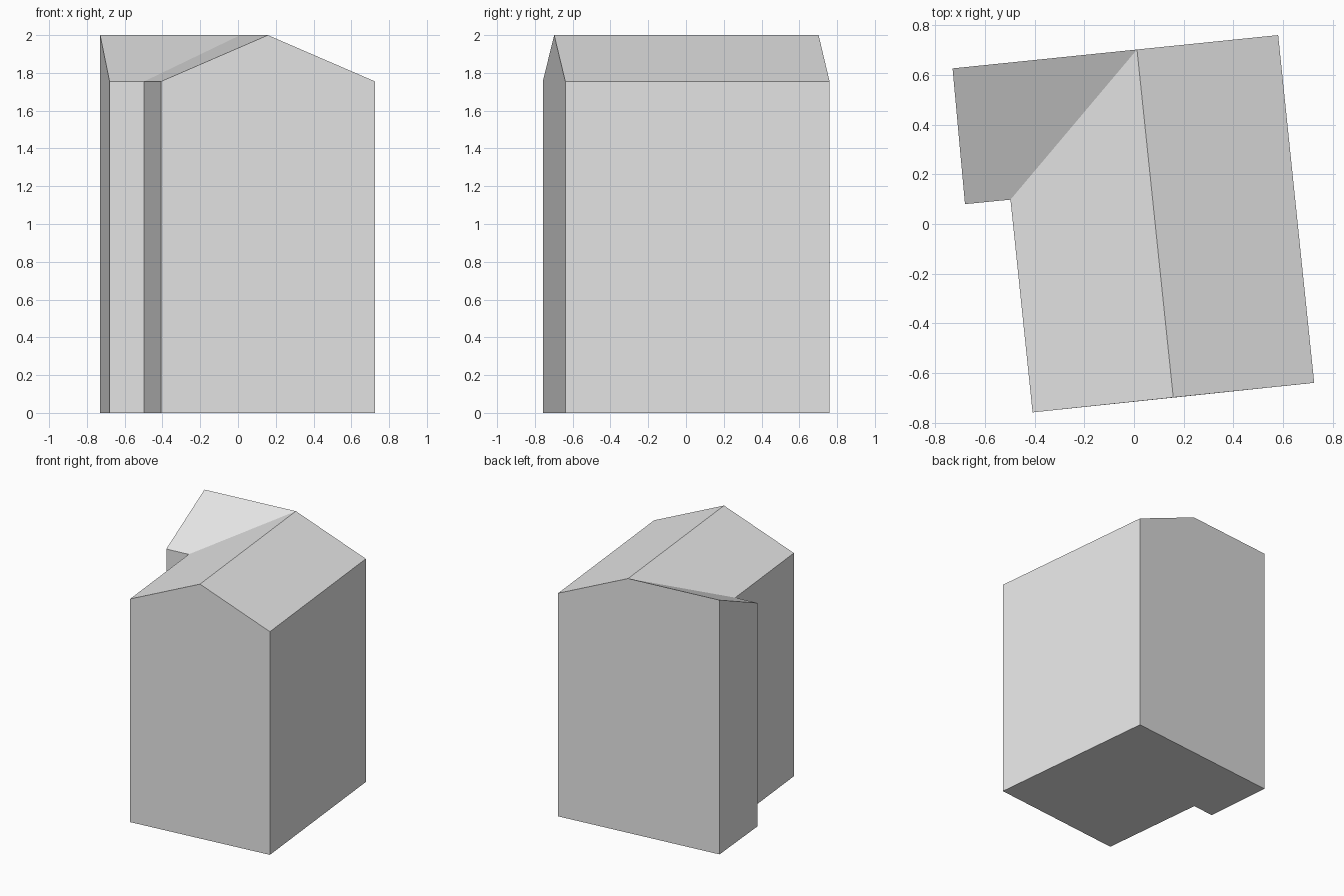
import bpy
import bmesh

cube = bpy.data.objects.get("Cube")
if cube:
    bpy.data.objects.remove(cube, do_unlink=True)

EAVE, RIDGE = 1.755, 2.0

# One plain grey for the whole building
grey = bpy.data.materials.new("light grey")
grey.use_nodes = True
colour = (0.8, 0.8, 0.8, 1)
grey.diffuse_color = colour
grey.node_tree.nodes["Principled BSDF"].inputs["Base Color"].default_value = colour

# Wall outline, anticlockwise: (x, y, top height, has a corner on the ground)
outline = {
    "front_right": (-0.408, -0.758, EAVE, True),
    "front_ridge": (0.158, -0.698, RIDGE, False),
    "front_left": (0.725, -0.639, EAVE, True),
    "back_left": (0.58, 0.76, EAVE, True),
    "back_ridge": (0.012, 0.702, RIDGE, False),
    "wing_back": (-0.73, 0.626, RIDGE, True),
    "wing_front": (-0.68, 0.08, EAVE, True),
    "inner_corner": (-0.497, 0.098, EAVE, True),
}

bm = bmesh.new()
top = {n: bm.verts.new((x, y, z)) for n, (x, y, z, _) in outline.items()}
base = {n: bm.verts.new((x, y, 0)) for n, (x, y, _, g) in outline.items() if g}

# Walls: each spans two ground corners and takes in any gable point between
names = list(outline)
corners = list(base)
for a, b in zip(corners, corners[1:] + corners[:1]):
    i, j = names.index(a), names.index(b)
    span = names[i:j + 1] if j > i else [a, b]
    bm.faces.new([base[a], base[b]] + [top[n] for n in reversed(span)])

# Roof: two main slopes, and the lean-to slope of the side wing
slopes = (
    ("front_ridge", "front_left", "back_left", "back_ridge"),
    ("front_right", "front_ridge", "back_ridge", "inner_corner"),
    ("inner_corner", "back_ridge", "wing_back", "wing_front"),
)
for slope in slopes:
    bm.faces.new([top[n] for n in slope])

# Floor
bm.faces.new([base[n] for n in reversed(corners)])
bmesh.ops.recalc_face_normals(bm, faces=bm.faces[:])

mesh = bpy.data.meshes.new("house")
bm.to_mesh(mesh)
bm.free()
mesh.materials.append(grey)
house = bpy.data.objects.new("house", mesh)
bpy.context.collection.objects.link(house)
